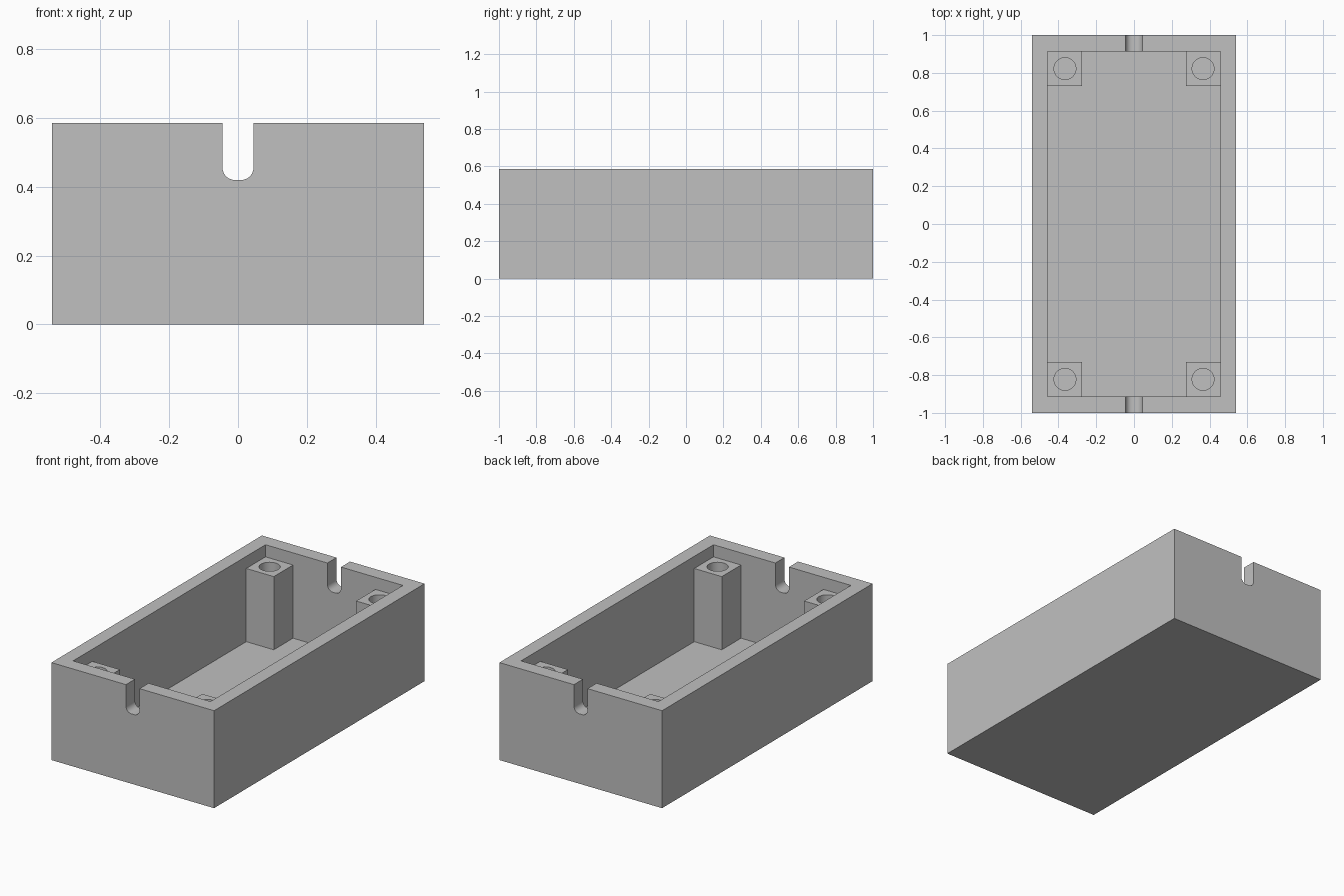
import bpy, bmesh, math

if "Cube" in bpy.data.objects:
    bpy.data.objects.remove(bpy.data.objects["Cube"], do_unlink=True)

HALF_W, HALF_L, HEIGHT = 0.541, 1.0, 0.586
IN_W, IN_L, FLOOR = 0.457, 0.914, 0.073
POST_TOP, POST_SIZE, HOLE_R = 0.513, 0.183, 0.058
SLOT_HALF, SLOT_BOTTOM, SLOT_R = 0.045, 0.42, 0.036

grey = bpy.data.materials.new("plain grey")
grey.use_nodes = True
grey.diffuse_color = (0.53, 0.53, 0.53, 1)
grey.node_tree.nodes["Principled BSDF"].inputs["Base Color"].default_value = grey.diffuse_color


def finish(name, bm):
    bmesh.ops.recalc_face_normals(bm, faces=bm.faces)
    mesh = bpy.data.meshes.new(name)
    bm.to_mesh(mesh)
    bm.free()
    mesh.materials.append(grey)
    obj = bpy.data.objects.new(name, mesh)
    bpy.context.collection.objects.link(obj)
    return obj


def box(name, low, high):
    bm = bmesh.new()
    bmesh.ops.create_cube(bm, size=1)
    for v in bm.verts:
        v.co = [(a + b) / 2 + c * (b - a) for a, b, c in zip(low, high, v.co)]
    return finish(name, bm)


def prism(name, points, offset):
    """Extrude a closed outline of 3D points along an offset."""
    bm = bmesh.new()
    face = bm.faces.new([bm.verts.new(p) for p in points])
    result = bmesh.ops.extrude_face_region(bm, geom=[face], use_keep_orig=True)
    verts = [g for g in result["geom"] if isinstance(g, bmesh.types.BMVert)]
    bmesh.ops.translate(bm, verts=verts, vec=offset)
    return finish(name, bm)


def cut(target, cutter):
    cutter.hide_render = True
    mod = target.modifiers.new("cut", 'BOOLEAN')
    mod.operation = 'DIFFERENCE'
    mod.solver = 'EXACT'
    mod.object = cutter
    bpy.ops.object.select_all(action='DESELECT')
    bpy.context.view_layer.objects.active = target
    target.select_set(True)
    bpy.ops.object.modifier_apply(modifier=mod.name)
    bpy.data.objects.remove(cutter, do_unlink=True)


def smooth(obj):
    bpy.ops.object.select_all(action='DESELECT')
    bpy.context.view_layer.objects.active = obj
    obj.select_set(True)
    bpy.ops.object.shade_smooth_by_angle(angle=math.radians(30))


# Open box with a cable slot through both end walls
case = box("enclosure_box", (-HALF_W, -HALF_L, 0), (HALF_W, HALF_L, HEIGHT))
cut(case, box("cavity_cutter", (-IN_W, -IN_L, FLOOR), (IN_W, IN_L, HEIGHT + 0.1)))

outline = [(-SLOT_HALF, -1.1, HEIGHT + 0.1)]
for side, start in ((-1, math.pi), (1, 1.5 * math.pi)):
    for i in range(9):
        a = start + i * math.pi / 16
        outline.append((side * (SLOT_HALF - SLOT_R) + SLOT_R * math.cos(a), -1.1,
                        SLOT_BOTTOM + SLOT_R + SLOT_R * math.sin(a)))
outline.append((SLOT_HALF, -1.1, HEIGHT + 0.1))
cut(case, prism("slot_cutter", outline, (0, 2.2, 0)))
smooth(case)

# Four corner screw posts, bedded slightly into the walls and floor
BED = 0.01
for sx, side in ((-1, "right"), (1, "left")):
    for sy, end in ((-1, "front"), (1, "back")):
        xs = sorted((sx * (IN_W + BED), sx * (IN_W - POST_SIZE)))
        ys = sorted((sy * (IN_L + BED), sy * (IN_L - POST_SIZE)))
        post = box(f"{end}_{side}_screw_post", (xs[0], ys[0], FLOOR - BED),
                   (xs[1], ys[1], POST_TOP))
        cx, cy = sx * (IN_W - POST_SIZE / 2), sy * (IN_L - POST_SIZE / 2)
        ring = [(cx + HOLE_R * math.cos(math.tau * i / 40),
                 cy + HOLE_R * math.sin(math.tau * i / 40), FLOOR) for i in range(40)]
        cut(post, prism("hole_cutter", ring, (0, 0, HEIGHT)))
        smooth(post)
